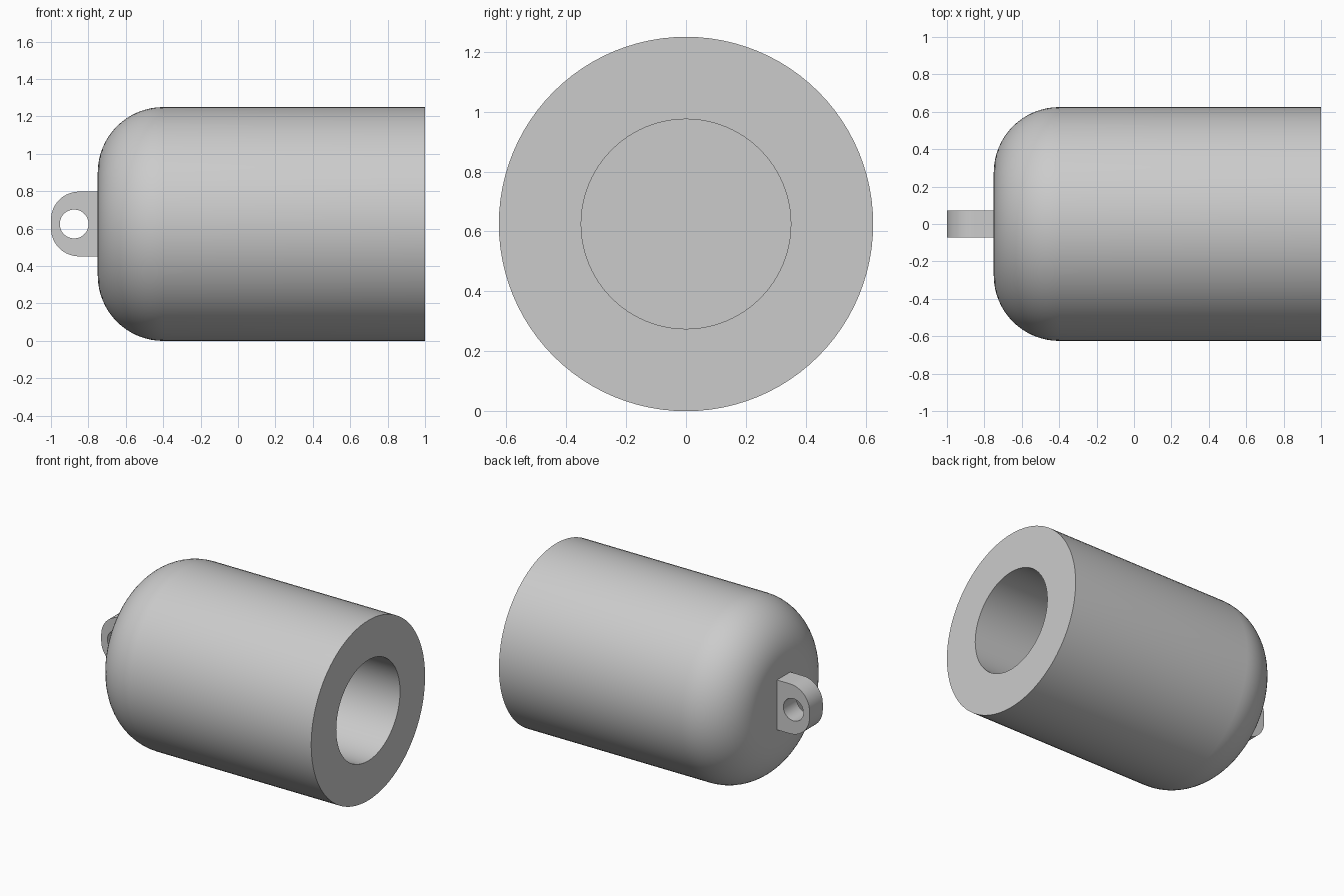
import bpy, bmesh
from math import sin, cos, pi, radians
from mathutils import Vector

cube = bpy.data.objects.get("Cube")
if cube:
    bpy.data.objects.remove(cube, do_unlink=True)

AXIS_Z = 0.625      # height of the body's centre line
RADIUS = 0.625
BORE = 0.35
FILLET = 0.35
BACK, MOUTH = -0.75, 1.0

grey = bpy.data.materials.new("light grey")
grey.use_nodes = True
colour = (0.6, 0.6, 0.6, 1)
grey.diffuse_color = colour
grey.node_tree.nodes["Principled BSDF"].inputs["Base Color"].default_value = colour


def arc(cx, cy, r, start, end, steps):
    """Points on an arc, angles in degrees."""
    angles = [radians(start + (end - start) * i / steps) for i in range(steps + 1)]
    return [(cx + r * cos(a), cy + r * sin(a)) for a in angles]


def finish(bm, name):
    bmesh.ops.remove_doubles(bm, verts=bm.verts, dist=0.0001)
    bmesh.ops.recalc_face_normals(bm, faces=bm.faces)
    mesh = bpy.data.meshes.new(name)
    bm.to_mesh(mesh)
    bm.free()
    mesh.materials.append(grey)
    obj = bpy.data.objects.new(name, mesh)
    obj.location.z = AXIS_Z
    bpy.context.collection.objects.link(obj)
    bpy.ops.object.select_all(action='DESELECT')
    bpy.context.view_layer.objects.active = obj
    obj.select_set(True)
    bpy.ops.object.shade_smooth_by_angle(angle=radians(30))
    return obj


# Hollow body: lathe a profile (x, radius) around the x axis
bore_end = BACK + RADIUS - BORE
profile = [(BACK, 0)]
profile += arc(BACK + FILLET, RADIUS - FILLET, FILLET, 180, 90, 16)
profile += [(MOUTH, RADIUS), (MOUTH, BORE), (bore_end, BORE), (bore_end, 0)]
bm = bmesh.new()
verts = [bm.verts.new((x, 0, r)) for x, r in profile]
edges = [bm.edges.new(pair) for pair in zip(verts, verts[1:])]
bmesh.ops.spin(bm, geom=verts + edges, cent=(0, 0, 0), axis=(1, 0, 0),
               angle=2 * pi, steps=96, use_merge=True)
finish(bm, "body")

# Hanging lug: rounded plate with a round hole, extruded along y
HALF_H, HALF_T, CORNER = 0.173, 0.073, 0.15
root = BACK + 0.02
outline = [(root, HALF_H)]
outline += arc(-1 + CORNER, HALF_H - CORNER, CORNER, 90, 180, 16)
outline += arc(-1 + CORNER, CORNER - HALF_H, CORNER, 180, 270, 16)
outline += [(root, -HALF_H)]
hole = arc(-0.876, 0, 0.077, 0, 360, 48)[:-1]
bm = bmesh.new()
edges = []
for loop in (outline, hole):
    ring = [bm.verts.new((x, -HALF_T, z)) for x, z in loop]
    edges += [bm.edges.new((ring[i - 1], ring[i])) for i in range(len(ring))]
bmesh.ops.triangle_fill(bm, edges=edges, use_beauty=True, normal=(0, -1, 0))
side = bmesh.ops.extrude_face_region(bm, geom=bm.faces[:], use_keep_orig=True)
moved = [g for g in side["geom"] if isinstance(g, bmesh.types.BMVert)]
bmesh.ops.translate(bm, verts=moved, vec=Vector((0, 2 * HALF_T, 0)))
finish(bm, "hanging_lug")
